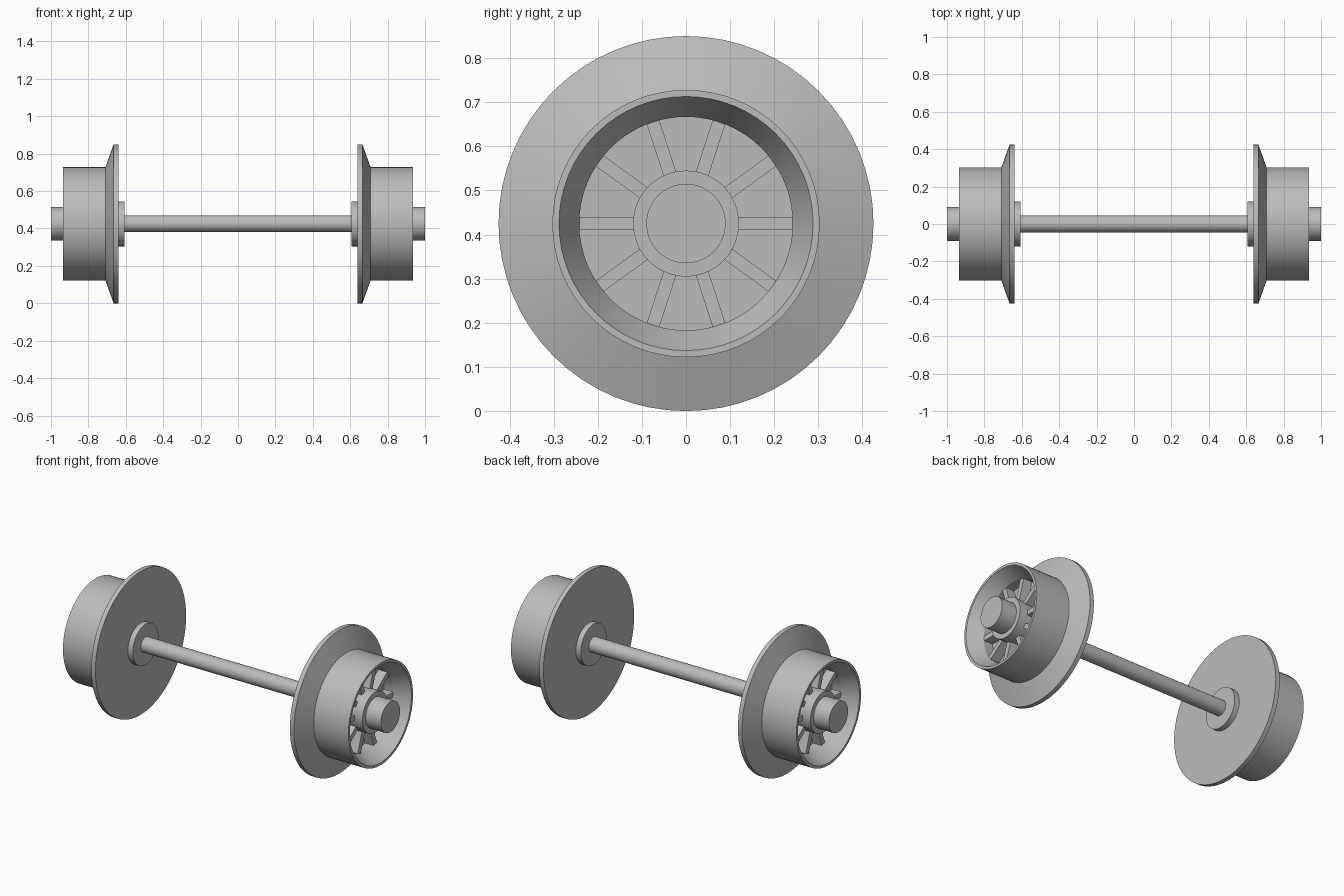
import bpy, bmesh, math

if "Cube" in bpy.data.objects:
    bpy.data.objects.remove(bpy.data.objects["Cube"])

R = 0.425          # flange radius, also axle height
SEG = 64

steel = bpy.data.materials.new("grey steel")
steel.diffuse_color = (0.5, 0.5, 0.5, 1)
steel.use_nodes = True
steel.node_tree.nodes["Principled BSDF"].inputs["Base Color"].default_value = steel.diffuse_color


def finish(name, bm):
    bmesh.ops.recalc_face_normals(bm, faces=bm.faces)
    mesh = bpy.data.meshes.new(name)
    bm.to_mesh(mesh)
    bm.free()
    mesh.materials.append(steel)
    ob = bpy.data.objects.new(name, mesh)
    bpy.context.collection.objects.link(ob)
    bpy.ops.object.select_all(action='DESELECT')
    ob.select_set(True)
    bpy.context.view_layer.objects.active = ob
    bpy.ops.object.shade_smooth_by_angle(angle=math.radians(15))


def lathe(name, profile, side=1, seg=SEG):
    """Revolve (x, radius) points about the axle line; radius 0 closes an end."""
    bm = bmesh.new()
    rings = []
    for x, r in profile:
        n = seg if r > 0 else 1
        rings.append([bm.verts.new((side * x, r * math.cos(2 * math.pi * i / seg),
                                    R + r * math.sin(2 * math.pi * i / seg)))
                      for i in range(n)])
    for a, b in zip(rings, rings[1:]):
        for i in range(seg):
            j = (i + 1) % seg
            loop = [a[i % len(a)], a[j % len(a)], b[j % len(b)], b[i % len(b)]]
            bm.faces.new(list(dict.fromkeys(loop)))
    finish(name, bm)


def spokes(name, side, x0, x1, r0, r1, width):
    """Ten radial bars standing on the web of the wheel."""
    bm = bmesh.new()
    for k in range(10):
        a = k * math.pi / 5
        c, s = math.cos(a), math.sin(a)
        quad = [(r0, -width / 2), (r1, -width / 2), (r1, width / 2), (r0, width / 2)]
        lo, hi = [[bm.verts.new((side * x, r * c - w * s, R + r * s + w * c))
                   for r, w in quad] for x in (x0, x1)]
        bm.faces.new(lo)
        bm.faces.new(hi)
        for i in range(4):
            j = (i + 1) % 4
            bm.faces.new((lo[i], lo[j], hi[j], hi[i]))
    finish(name, bm)


# plain axle between the wheels
lathe("axle", [(-0.62, 0), (-0.62, 0.045), (0.62, 0.045), (0.62, 0)], seg=32)

for label, side in (("left", -1), ("right", 1)):
    # tread, flange and dished face in one revolved shell
    lathe(label + "_wheel", [(0.638, 0), (0.638, R), (0.665, R), (0.709, 0.303),
                             (0.936, 0.303), (0.936, 0.288), (0.85, 0.242),
                             (0.79, 0.242), (0.79, 0)], side)
    spokes(label + "_spokes", side, 0.785, 0.848, 0.1, 0.244, 0.03)
    # hub with the projecting axle end
    lathe(label + "_hub", [(0.785, 0), (0.785, 0.12), (0.9, 0.12), (0.9, 0.09),
                           (1.0, 0.09), (1.0, 0)], side)
    # collar on the inner face
    lathe(label + "_collar", [(0.606, 0), (0.606, 0.12), (0.642, 0.12), (0.642, 0)], side)
